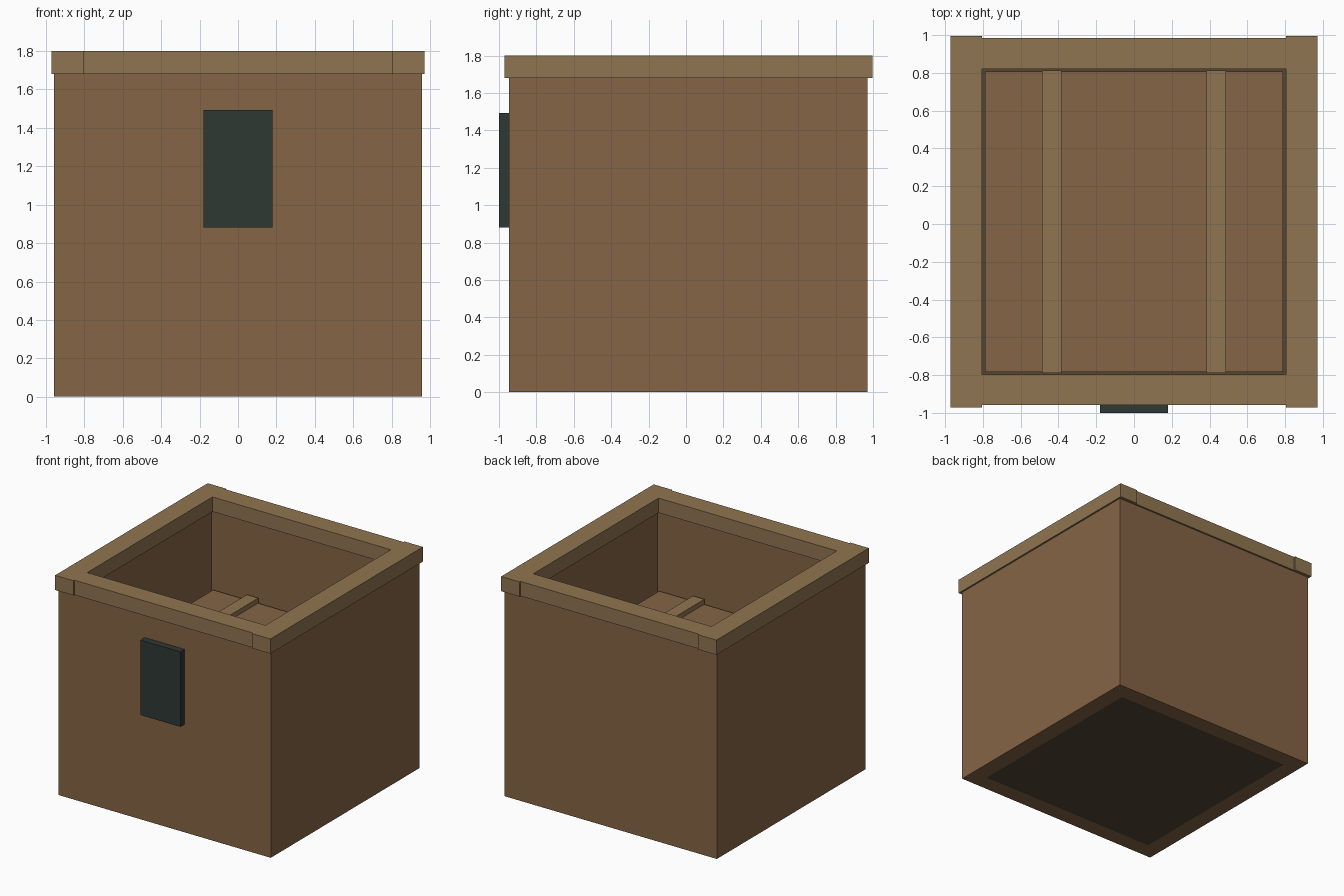
import bpy, bmesh

if "Cube" in bpy.data.objects:
    bpy.data.objects.remove(bpy.data.objects["Cube"])

CY = 0.0125  # centre of the box in y; the front plate shifts it slightly back


def material(name, rgb):
    m = bpy.data.materials.new(name)
    m.diffuse_color = (*rgb, 1)
    m.use_nodes = True
    m.node_tree.nodes["Principled BSDF"].inputs["Base Color"].default_value = m.diffuse_color
    return m


wood = material("wood", (0.235, 0.128, 0.06))
trim = material("trim_wood", (0.28, 0.178, 0.083))
dark = material("dark_wood", (0.09, 0.06, 0.036))
metal = material("dark_metal", (0.028, 0.04, 0.034))


def add_object(name, bm, mat):
    bmesh.ops.recalc_face_normals(bm, faces=bm.faces)
    me = bpy.data.meshes.new(name)
    bm.to_mesh(me)
    bm.free()
    me.materials.append(mat)
    ob = bpy.data.objects.new(name, me)
    bpy.context.collection.objects.link(ob)
    return ob


def box(name, x, y, z, mat):
    bm = bmesh.new()
    bmesh.ops.create_cube(bm, size=1)
    for v in bm.verts:
        v.co = [lo + (c + 0.5) * (hi - lo) for c, (lo, hi) in zip(v.co, (x, y, z))]
    return add_object(name, bm, mat)


def square_tube(name, outer, inner, z0, z1, mat):
    bm = bmesh.new()
    corners = [(-1, -1), (1, -1), (1, 1), (-1, 1)]
    loops = [[bm.verts.new((sx * h, CY + sy * h, z)) for sx, sy in corners]
             for h, z in ((outer, z0), (outer, z1), (inner, z1), (inner, z0))]
    for i in range(4):
        a, b = loops[i], loops[(i + 1) % 4]
        for j in range(4):
            k = (j + 1) % 4
            bm.faces.new((a[j], a[k], b[k], b[j]))
    return add_object(name, bm, mat)


# Planter walls
square_tube("walls", 0.958, 0.822, 0, 1.68, wood)

# Dark inner core and raised floor panel
box("inner_core", (-0.822, 0.822), (CY - 0.822, CY + 0.822), (0, 1.01), dark)
box("floor_panel", (-0.79, 0.79), (CY - 0.795, CY + 0.795), (1.01, 1.05), wood)

# Floor slats, side rails, and front and back rails of the rim
for s, side in ((-1, "left"), (1, "right")):
    box(side + "_slat", sorted((s * 0.385, s * 0.488)), (CY - 0.8, CY + 0.8),
        (1.05, 1.09), trim)
    box(side + "_rail", sorted((s * 0.805, s * 0.972)), (CY - 0.984, CY + 0.984),
        (1.68, 1.8), trim)
    box(("front" if s < 0 else "back") + "_rail", (-0.805, 0.805),
        sorted((CY + s * 0.808, CY + s * 0.972)), (1.68, 1.8), trim)

# Plain plate on the front
box("front_plate", (-0.18, 0.18), (-1.0, -0.945), (0.882, 1.494), metal)
